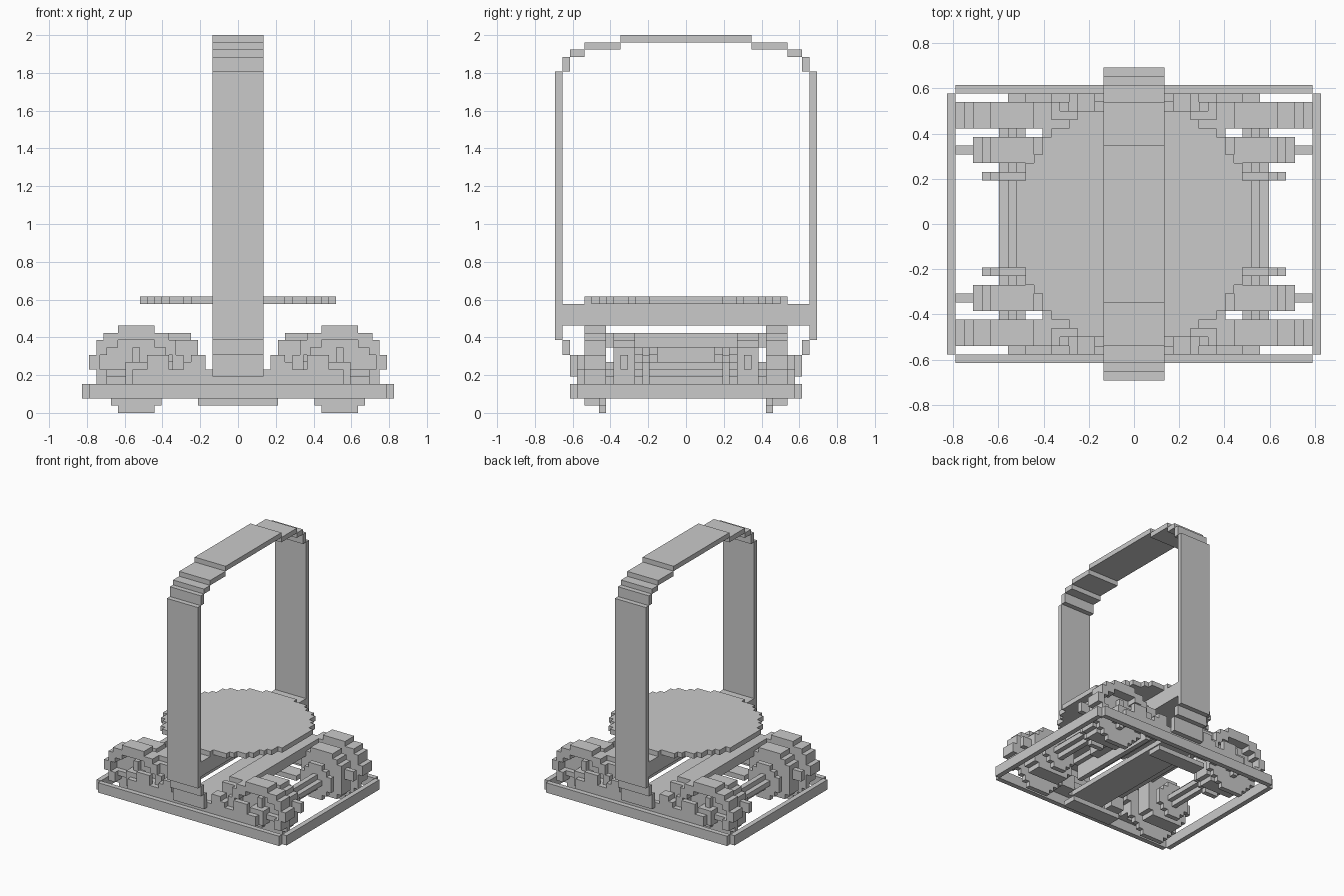
import bpy, bmesh, math

cube = bpy.data.objects.get("Cube")
if cube:
    bpy.data.objects.remove(cube)

V = 2 / 52   # edge of one block

grey = bpy.data.materials.new("plain grey")
grey.use_nodes = True
grey.diffuse_color = (0.59, 0.59, 0.59, 1)
grey.node_tree.nodes["Principled BSDF"].inputs["Base Color"].default_value = (0.59, 0.59, 0.59, 1)


def finish(name, bm):
    bmesh.ops.recalc_face_normals(bm, faces=bm.faces)
    bmesh.ops.scale(bm, vec=(V, V, V), verts=bm.verts)
    mesh = bpy.data.meshes.new(name)
    bm.to_mesh(mesh)
    bm.free()
    mesh.materials.append(grey)
    obj = bpy.data.objects.new(name, mesh)
    bpy.context.collection.objects.link(obj)
    return obj


def add_box(bm, x, y, z):
    verts = bmesh.ops.create_cube(bm, size=1)["verts"]
    for v in verts:
        for axis, (lo, hi) in enumerate((x, y, z)):
            v.co[axis] = hi if v.co[axis] > 0 else lo


def boxes(name, *parts):
    bm = bmesh.new()
    for part in parts:
        add_box(bm, *part)
    return finish(name, bm)


def span(center, half):
    return (center - half, center + half)


def order(a, b):
    return (min(a, b), max(a, b))


def stepped(name, rows, start, place, depth):
    """Extrude an outline made of stacked rows of given half widths."""
    right, left = [], []
    for i, half in enumerate(rows):
        for level in (start + i, start + i + 1):
            right.append((half, level))
            left.append((-half, level))
    outline = []
    for p in right + left[::-1]:
        if not outline or outline[-1] != p:
            outline.append(p)
    bm = bmesh.new()
    face = bm.faces.new([bm.verts.new(place(*p)) for p in outline])
    grown = bmesh.ops.extrude_face_region(bm, geom=[face])["geom"]
    bmesh.ops.translate(bm, vec=depth, verts=[g for g in grown if isinstance(g, bmesh.types.BMVert)])
    return finish(name, bm)


# Base frame
boxes("base_frame",
      *[((-20.5, 20.5), order(s * 15, s * 16), (2, 4)) for s in (-1, 1)],
      *[(order(s * 20.5, s * 21.5), (-15, 15), (2, 4)) for s in (-1, 1)])

# Tall hoop, stepped at its corners
hoop = [((-3.5, 3.5), (-9, 9), (51, 52)), ((-3.5, 3.5), (-15, 15), (4, 5))]
for s in (-1, 1):
    for y, z in (((17, 18), (10, 47)), ((16, 17), (47, 49)), ((14, 16), (49, 50)),
                 ((9, 14), (50, 51)), ((16, 17), (8, 10)), ((15, 16), (5, 8))):
        hoop.append(((-3.5, 3.5), order(s * y[0], s * y[1]), z))
boxes("hoop", *hoop)

# Round seat on its crossbeam
boxes("seat_beam", ((-3.5, 3.5), (-17, 17), (12, 15)))
disc = [math.floor(math.sqrt(14 ** 2 - (j + 0.5) ** 2) - 0.2) + 0.5 for j in range(-14, 14)]
disc = [min(h, 13.5) for h in disc]
stepped("seat_disc", disc, -14, lambda a, b: (a, b, 15), (0, 0, 1))

wheel_rows = [2.5, 3.5, 4.5, 5.5, 5.5, 5.5, 5.5, 5.5, 4.5, 3.5, 2.5]
fender_rows = [5.5, 5.5, 6.5, 6.5, 5.5, 5.5, 4.5, 2.5]
inner_rows = [3.5, 4.5, 4.5, 4.5, 4.5, 4.5, 4.5, 3.5, 2.5]
small_rows = [1.5, 2.5, 3.5, 3.5, 3.5, 2.5, 1.5]

for sx, side in ((-1, "right"), (1, "left")):
    cx = 14 * sx
    for sy, end in ((-1, "front"), (1, "back")):
        tag = end + "_" + side

        def slab(name, rows, start, y0, y1):
            stepped(tag + "_" + name, rows, start,
                    lambda a, b: (cx + a, sy * y0, b), (0, sy * (y1 - y0), 0))

        # Thin wheel, inner wheel and small inner disc
        slab("wheel", wheel_rows, 0, 11, 12)
        slab("inner_wheel", inner_rows, 2, 7, 10)
        slab("small_disc", small_rows, 2, 5, 6)

        # Fender arch around the upper wheel
        arch = []
        for i, half in enumerate(fender_rows):
            z = (4 + i, 5 + i)
            y = order(sy * 11, sy * 14)
            if i > 5:
                arch.append((span(cx, half), y, z))
            else:
                inside = half - 1.5 if i < 5 else 2.5
                arch += [(order(cx + s * inside, cx + s * half), y, z) for s in (-1, 1)]
        boxes(tag + "_fender", *arch)

        # Hub, spokes and the side rod
        boxes(tag + "_hub",
              (span(cx, 1.5), order(sy * 12, sy * 14), (4, 7)),
              (span(cx, 2.5), order(sy * 12, sy * 13), (5, 6)),
              (span(cx, 0.5), order(sy * 12, sy * 13), (3, 9)),
              (span(cx, 4.5), order(sy * 12, sy * 13), (5, 6)))
        boxes(tag + "_side_rod",
              (order(sx * 4.5, sx * 14.5), order(sy * 14, sy * 15), (5, 6)),
              (order(sx * 4.5, sx * 7.5), order(sy * 12, sy * 15), (4, 7)),
              (order(sx * 9.5, sx * 12.5), order(sy * 14, sy * 15), (6, 8)))
        boxes(tag + "_bumper_peg", (order(sx * 18.5, sx * 20.5), order(sy * 8, sy * 9), (6, 8)))

        # Stepped inner guard behind the fender
        boxes(tag + "_guard",
              (order(sx * 6.5, sx * 10.5), order(sy * 10, sy * 12), (9, 11)),
              (order(sx * 5.5, sx * 8.5), order(sy * 12, sy * 13), (8, 10)),
              (order(sx * 6.5, sx * 9.5), order(sy * 11, sy * 13), (7, 9)),
              (order(sx * 4.5, sx * 6.5), order(sy * 13, sy * 15), (4, 8)))

    # Axle between the wheels, plus-shaped in section
    boxes(side + "_axle",
          (span(cx, 1.5), (-11, 11), (5, 6)),
          (span(cx, 0.5), (-11, 11), (4, 7)))

    # Long stepped cover along the inside, with a central lug
    boxes(side + "_cover",
          (order(sx * 6.5, sx * 10.5), (-10, 10), (9, 11)),
          (order(sx * 5.5, sx * 6.5), (-10, 10), (8, 10)),
          (order(sx * 4.5, sx * 5.5), (-10, 10), (5, 8)),
          (order(sx * 5.5, sx * 7.5), (-4, 4), (7, 9)))

# Sill pieces and lower skids below the hoop
for s, end in ((-1, "front"), (1, "back")):
    boxes(end + "_sill",
          ((-4.5, 4.5), order(s * 14, s * 15), (4, 6)),
          ((-14.5, 14.5), order(s * 14, s * 15), (4, 5)))
    boxes(end + "_skid", ((-5.5, 5.5), order(s * 11, s * 14), (1, 2)))
